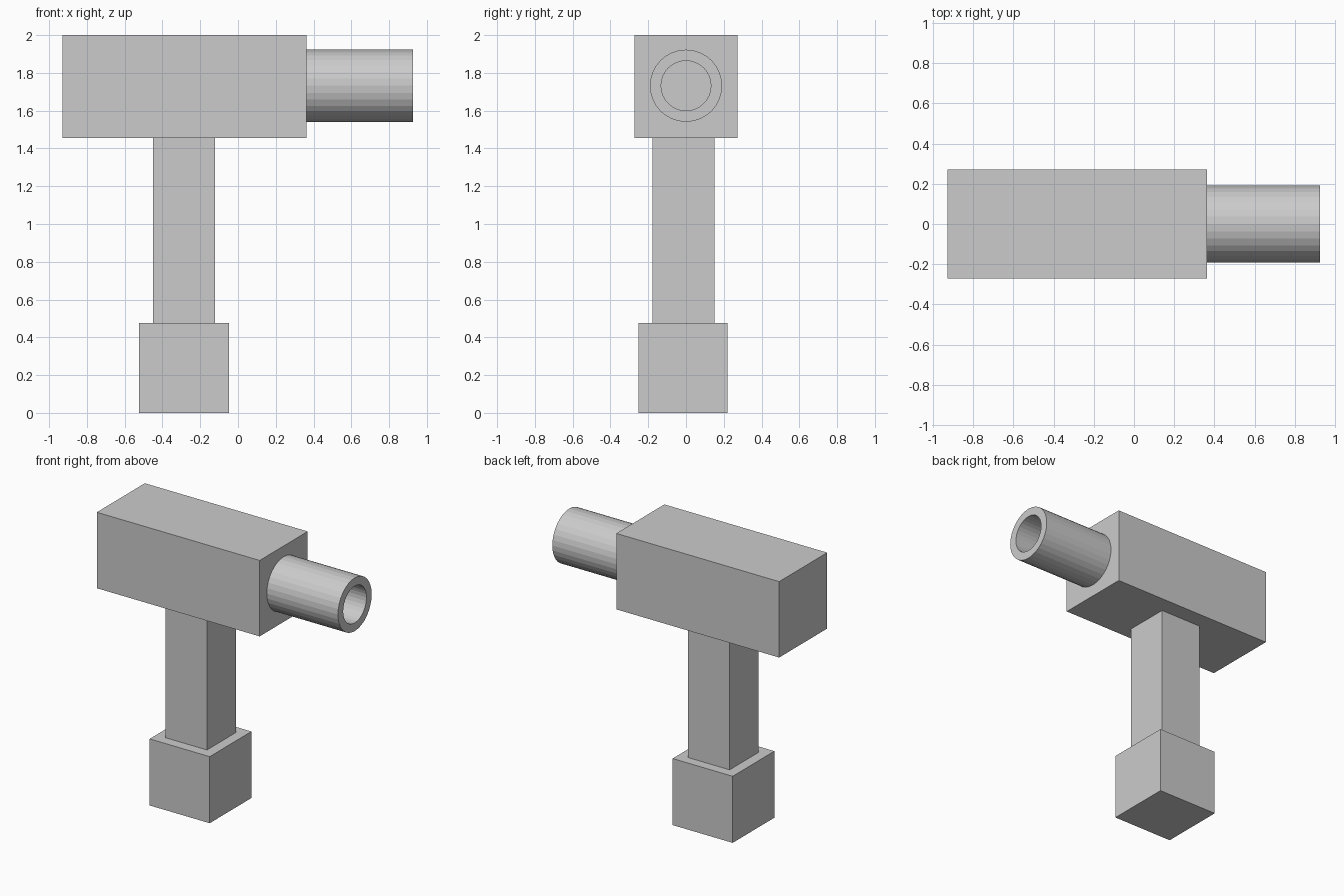
import bpy, bmesh, math

if "Cube" in bpy.data.objects:
    bpy.data.objects.remove(bpy.data.objects["Cube"])


def make_object(name, bm):
    bmesh.ops.recalc_face_normals(bm, faces=bm.faces)
    mesh = bpy.data.meshes.new(name)
    bm.to_mesh(mesh)
    bm.free()
    obj = bpy.data.objects.new(name, mesh)
    bpy.context.collection.objects.link(obj)
    return obj


def box(name, lo, hi):
    bm = bmesh.new()
    bmesh.ops.create_cube(bm, size=1)
    for v in bm.verts:
        v.co = [(a + b) / 2 + c * (b - a) for a, b, c in zip(lo, hi, v.co)]
    return make_object(name, bm)


def tube(name, x0, x1, z, outer, inner, sides=32):
    # Rectangular wall section swept around the x axis
    bm = bmesh.new()
    section = [(x0, outer), (x1, outer), (x1, inner), (x0, inner)]
    rings = []
    for i in range(sides):
        a = 2 * math.pi * i / sides
        rings.append([bm.verts.new((x, r * math.cos(a), z + r * math.sin(a)))
                      for x, r in section])
    for i in range(sides):
        r0, r1 = rings[i], rings[(i + 1) % sides]
        for j in range(4):
            k = (j + 1) % 4
            bm.faces.new((r0[j], r0[k], r1[k], r1[j]))
    return make_object(name, bm)


# Square foot and slim handle, slightly off centre in y
box("handle_base", (-0.524, -0.252, 0), (-0.048, 0.22, 0.477))
box("handle", (-0.451, -0.178, 0.477), (-0.121, 0.15, 1.456))

# Long head block
box("head", (-0.929, -0.272, 1.456), (0.362, 0.272, 2.0))

# Hollow nozzle, closed at its inner end by the head
tube("nozzle", 0.362, 0.926, 1.732, 0.191, 0.132)
